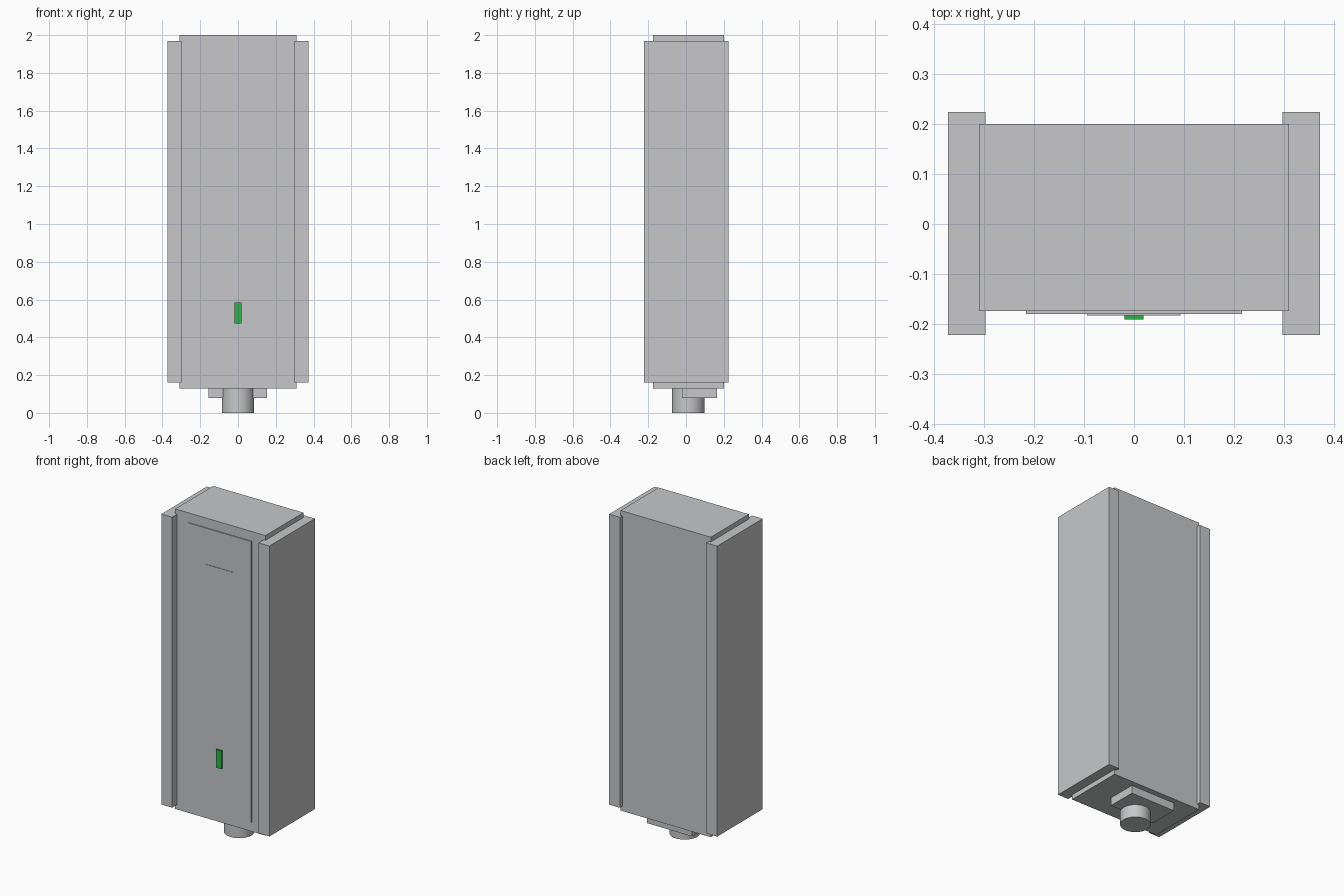
import bpy
import bmesh
import math
from mathutils import Matrix

if "Cube" in bpy.data.objects:
    bpy.data.objects.remove(bpy.data.objects["Cube"])


def material(name, rgb):
    m = bpy.data.materials.new(name)
    m.diffuse_color = (*rgb, 1.0)
    m.use_nodes = True
    m.node_tree.nodes["Principled BSDF"].inputs["Base Color"].default_value = m.diffuse_color
    return m


grey = material("light_grey", (0.57, 0.575, 0.585))
green = material("green", (0.028, 0.434, 0.069))


def finish(name, bm, mat):
    mesh = bpy.data.meshes.new(name)
    bm.to_mesh(mesh)
    bm.free()
    mesh.materials.append(mat)
    obj = bpy.data.objects.new(name, mesh)
    bpy.context.collection.objects.link(obj)
    return obj


def box(name, x, y, z, mat=grey):
    """Box from (min, max) ranges on each axis."""
    bm = bmesh.new()
    size = [r[1] - r[0] for r in (x, y, z)]
    mid = [(r[0] + r[1]) / 2 for r in (x, y, z)]
    bmesh.ops.create_cube(bm, size=1, matrix=Matrix.Translation(mid) @ Matrix.Diagonal((*size, 1)))
    return finish(name, bm, mat)


# Cabinet body and the two thick side panels
box("cabinet_body", (-0.311, 0.311), (-0.174, 0.2), (0.13, 2.0))
box("left_side_panel", (-0.373, -0.298), (-0.223, 0.225), (0.16, 1.97))
box("right_side_panel", (0.298, 0.373), (-0.223, 0.225), (0.16, 1.97))

# Front door plate, thin trim strip and green indicator
box("front_door", (-0.217, 0.217), (-0.18, -0.17), (0.19, 1.94))
box("trim_strip", (-0.094, 0.093), (-0.183, -0.178), (1.708, 1.716))
box("indicator", (-0.019, 0.019), (-0.191, -0.178), (0.472, 0.585), green)

# Underside: mounting block and round foot
box("mounting_block", (-0.156, 0.154), (-0.02, 0.165), (0.08, 0.135))
bm = bmesh.new()
bmesh.ops.create_cone(bm, cap_ends=True, segments=48, radius1=0.086, radius2=0.086, depth=0.135,
                      matrix=Matrix.Translation((0, 0.012, 0.0675)))
foot = finish("round_foot", bm, grey)
bpy.context.view_layer.objects.active = foot
foot.select_set(True)
bpy.ops.object.shade_smooth_by_angle(angle=math.radians(30))
